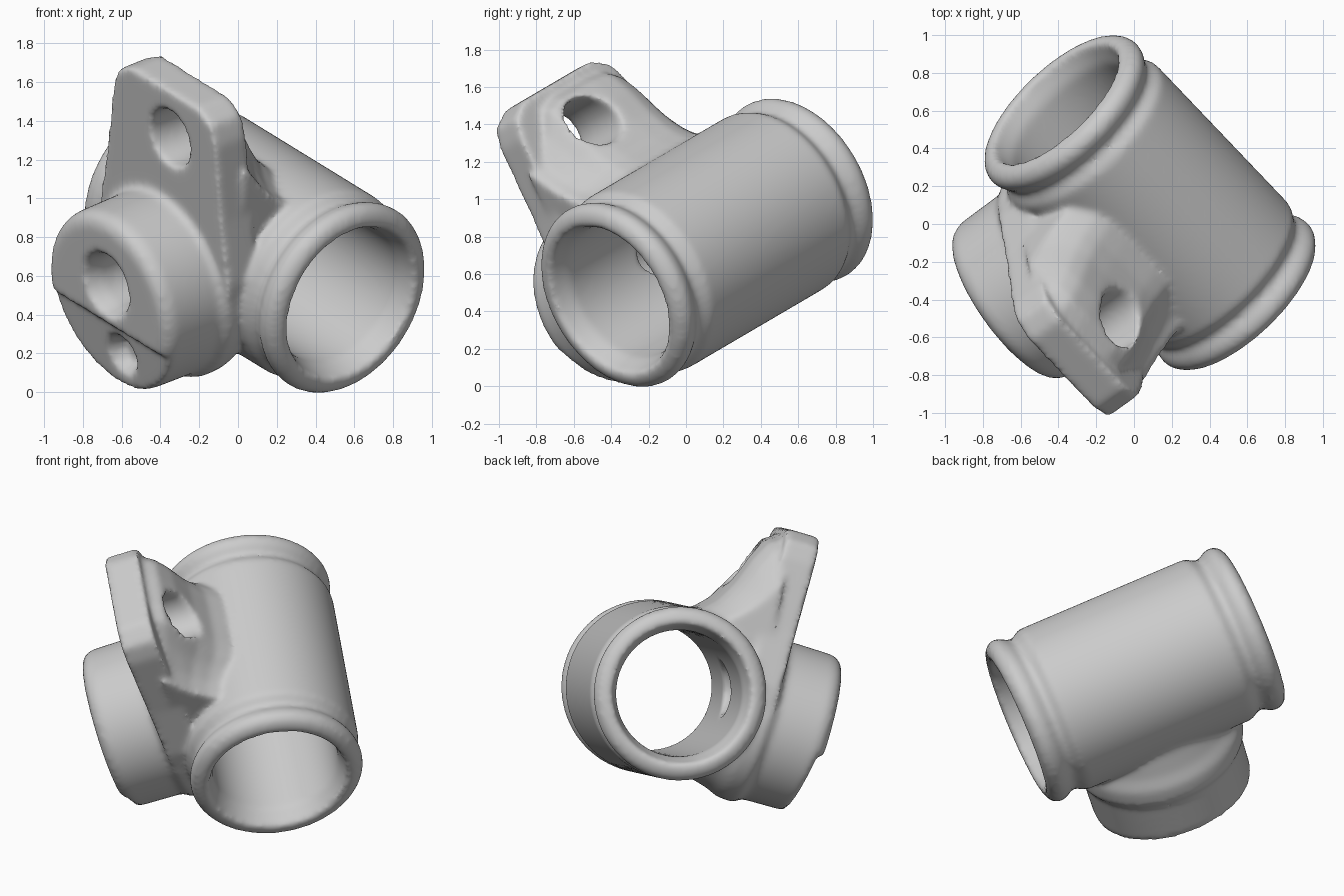
import bpy, bmesh
from math import sin, cos, pi, radians
from mathutils import Vector

if "Cube" in bpy.data.objects:
    bpy.data.objects.remove(bpy.data.objects["Cube"])

# Frame: d runs along the main tube, s along the side stub, v up the lug plate
F = Vector((0.545, -0.37, 0.485))
B = Vector((-0.375, 0.595, 1.05))
L = (B - F).length
d = (B - F).normalized()
h = Vector((-d.y, d.x, 0)).normalized()
u = d.cross(h)
tilt = radians(20)
s = h * cos(tilt) - u * sin(tilt)
v = u * cos(tilt) + h * sin(tilt)
P = (F + B) / 2


def solid(name, rings):
    """Closed solid skinned through a list of equal-length point loops."""
    bm = bmesh.new()
    loops = [[bm.verts.new(p) for p in ring] for ring in rings]
    n = len(loops[0])
    for a, b in zip(loops, loops[1:]):
        for i in range(n):
            j = (i + 1) % n
            bm.faces.new((a[i], a[j], b[j], b[i]))
    bm.faces.new(loops[0])
    bm.faces.new(loops[-1])
    bmesh.ops.recalc_face_normals(bm, faces=bm.faces[:])
    me = bpy.data.meshes.new(name)
    bm.to_mesh(me)
    bm.free()
    ob = bpy.data.objects.new(name, me)
    bpy.context.collection.objects.link(ob)
    return ob


def revolve(name, origin, axis, e1, e2, profile, n=64):
    """Solid of revolution from (radius, distance along axis) points."""
    return solid(name, [[origin + axis * t + (e1 * cos(2 * pi * i / n) + e2 * sin(2 * pi * i / n)) * r
                         for i in range(n)] for r, t in profile])


def prism(name, pts, e1, e2, axis, lo, hi):
    """Outline in the e1/e2 plane, extruded along axis."""
    return solid(name, [[P + e1 * p + e2 * q + axis * t for p, q in pts] for t in (lo, hi)])


# Main tube with a necked, rounded lip at each end
end = [(0.40, -0.058), (0.46, -0.068), (0.51, -0.045), (0.533, 0.0), (0.523, 0.05), (0.49, 0.09),
       (0.49, 0.12), (0.528, 0.17)]
body = revolve("pipe_tee_body", F, d, h, u, end + [(r, L - t) for r, t in reversed(end)])

# Side stub with flared collar
stub = revolve("side_stub", P, s, d, v, [(0.44, 0.12), (0.465, 0.3), (0.495, 0.42), (0.53, 0.5), (0.535, 0.6),
                                         (0.51, 0.627), (0.5, 0.64), (0.495, 0.93), (0.475, 0.975),
                                         (0.43, 0.995)])
# Lug plate
half = [(0.53, 0.01), (0.53, 0.2), (0.47, 0.55), (0.42, 0.98), (0.38, 1.09), (0.27, 1.15)]
plate = prism("lug_plate", half + [(-a, b) for a, b in reversed(half)], d, v, s, 0.4, 0.615)

# Web between plate and tube: concave section that thins out toward both plate edges
full = [(0.0, 0.42), (0.04, 0.54), (0.12, 0.62), (0.19, 0.75), (0.25, 0.92), (0.32, 1.05), (0.43, 1.11), (0.5, 0.3)]
thin = [(0.08, 0.42), (0.16, 0.5), (0.24, 0.56), (0.32, 0.64), (0.38, 0.72), (0.42, 0.78), (0.46, 0.8), (0.5, 0.3)]
spread = [(-0.47, 0), (-0.38, 0.12), (-0.28, 0.5), (-0.2, 0.9), (-0.1, 1), (0.15, 1), (0.28, 0.95), (0.36, 0.75),
          (0.42, 0.4), (0.48, 0)]
web = solid("web", [[P + d * a + s * (t[0] + (f[0] - t[0]) * k) + v * (t[1] + (f[1] - t[1]) * k)
                     for f, t in zip(full, thin)] for a, k in spread])

# Cutters: bore, plate hole, stub port, stub recess, stub face chamfer
bore = revolve("bore_cutter", F, d, h, u, [(0.43, -0.15), (0.415, -0.03), (0.385, 0.05), (0.385, L - 0.05),
                                           (0.415, L + 0.03), (0.43, L + 0.15)], 60)
plate_hole = revolve("plate_hole_cutter", P - d * 0.05 + v * 0.87, s, d, v,
                     [(0.15, 0.02), (0.15, 0.5), (0.165, 0.8)], 40)
port = revolve("stub_port_cutter", P + v * 0.11, s, d, v,
               [(0.15, 0.1), (0.15, 0.9), (0.18, 1.0), (0.2, 1.2)], 40)
recess = revolve("stub_recess_cutter", P - d * 0.06 - v * 0.3, s, d, v,
                 [(0.07, 0.84), (0.11, 0.92), (0.14, 1.2)], 40)
chamfer = prism("chamfer_cutter", [(0.955, -0.12), (0.9, -0.6), (1.2, -0.6), (1.2, -0.12)], s, v, d, -0.7, 0.7)

# Join the light solids, cut the openings, then soften every edge like a casting
for ob, op in [(stub, 'UNION'), (plate, 'UNION'), (web, 'UNION'), (bore, 'DIFFERENCE'),
               (plate_hole, 'DIFFERENCE'), (port, 'DIFFERENCE'), (chamfer, 'DIFFERENCE'), (recess, 'DIFFERENCE')]:
    ob.hide_render = True
    ob.display_type = 'WIRE'
    m = body.modifiers.new(ob.name, 'BOOLEAN')
    m.operation = op
    m.solver = 'EXACT'
    m.object = ob

m = body.modifiers.new("fuse", 'REMESH')
m.mode = 'SMOOTH'
m.octree_depth = 7
m.scale = 0.95
m.use_smooth_shade = True
m = body.modifiers.new("soften", 'SMOOTH')
m.factor = 0.5
m.iterations = 18
